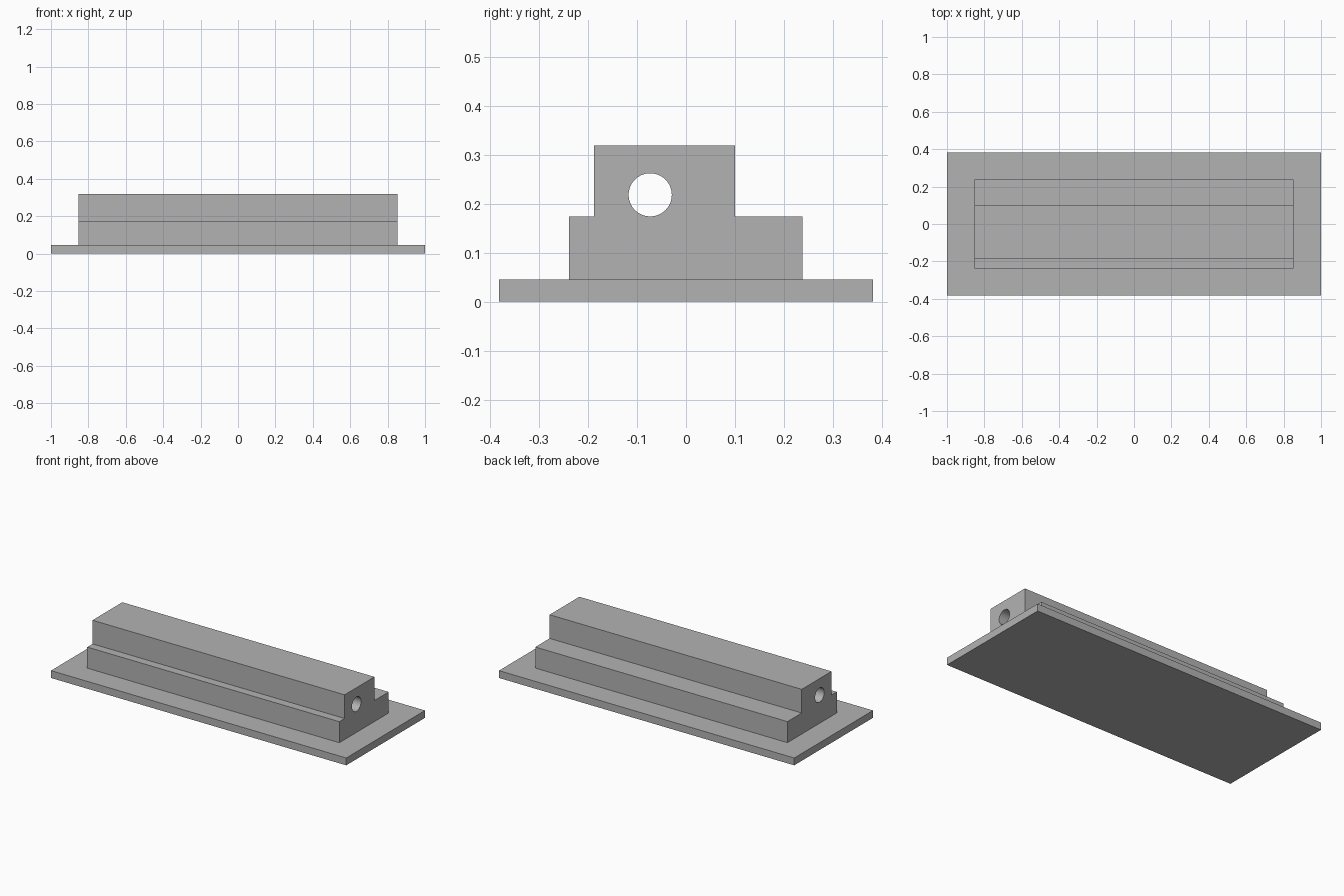
import bpy
import bmesh
from math import radians

cube = bpy.data.objects.get("Cube")
if cube:
    bpy.data.objects.remove(cube, do_unlink=True)

grey = bpy.data.materials.new("plain grey")
grey.use_nodes = True
grey.diffuse_color = (0.45, 0.45, 0.45, 1)
grey.node_tree.nodes["Principled BSDF"].inputs["Base Color"].default_value = grey.diffuse_color


def extrude_x(name, profile, x0, x1):
    """Extrude a closed (y, z) profile along x."""
    bm = bmesh.new()
    face = bm.faces.new([bm.verts.new((x0, y, z)) for y, z in profile])
    moved = bmesh.ops.extrude_face_region(bm, geom=[face])["geom"]
    verts = [v for v in moved if isinstance(v, bmesh.types.BMVert)]
    bmesh.ops.translate(bm, verts=verts, vec=(x1 - x0, 0, 0))
    bmesh.ops.recalc_face_normals(bm, faces=bm.faces)
    mesh = bpy.data.meshes.new(name)
    bm.to_mesh(mesh)
    bm.free()
    mesh.materials.append(grey)
    obj = bpy.data.objects.new(name, mesh)
    bpy.context.collection.objects.link(obj)
    return obj


# Thin base plate
BASE = 0.045
extrude_x("base_plate", [(-0.381, 0), (0.381, 0), (0.381, BASE), (-0.381, BASE)], -1, 1)

# Stepped rail body
LEDGE, TOP = 0.174, 0.319
body = extrude_x("stepped_body", [
    (-0.239, BASE), (0.238, BASE), (0.238, LEDGE), (0.1, LEDGE),
    (0.1, TOP), (-0.188, TOP), (-0.188, LEDGE), (-0.239, LEDGE),
], -0.854, 0.854)

# Round bore running the whole length of the body
bpy.ops.mesh.primitive_cylinder_add(vertices=64, radius=0.044, depth=2.2,
                                    location=(0, -0.073, 0.218),
                                    rotation=(0, radians(90), 0))
cutter = bpy.context.object
cutter.name = "bore_cutter"
cutter.hide_render = True
cutter.data.materials.append(grey)

cut = body.modifiers.new("bore", "BOOLEAN")
cut.operation = "DIFFERENCE"
cut.solver = "EXACT"
cut.object = cutter

bpy.ops.object.select_all(action="DESELECT")
body.select_set(True)
bpy.context.view_layer.objects.active = body
bpy.ops.object.modifier_apply(modifier=cut.name)
bpy.data.objects.remove(cutter, do_unlink=True)
bpy.ops.object.shade_smooth_by_angle(angle=radians(30))
